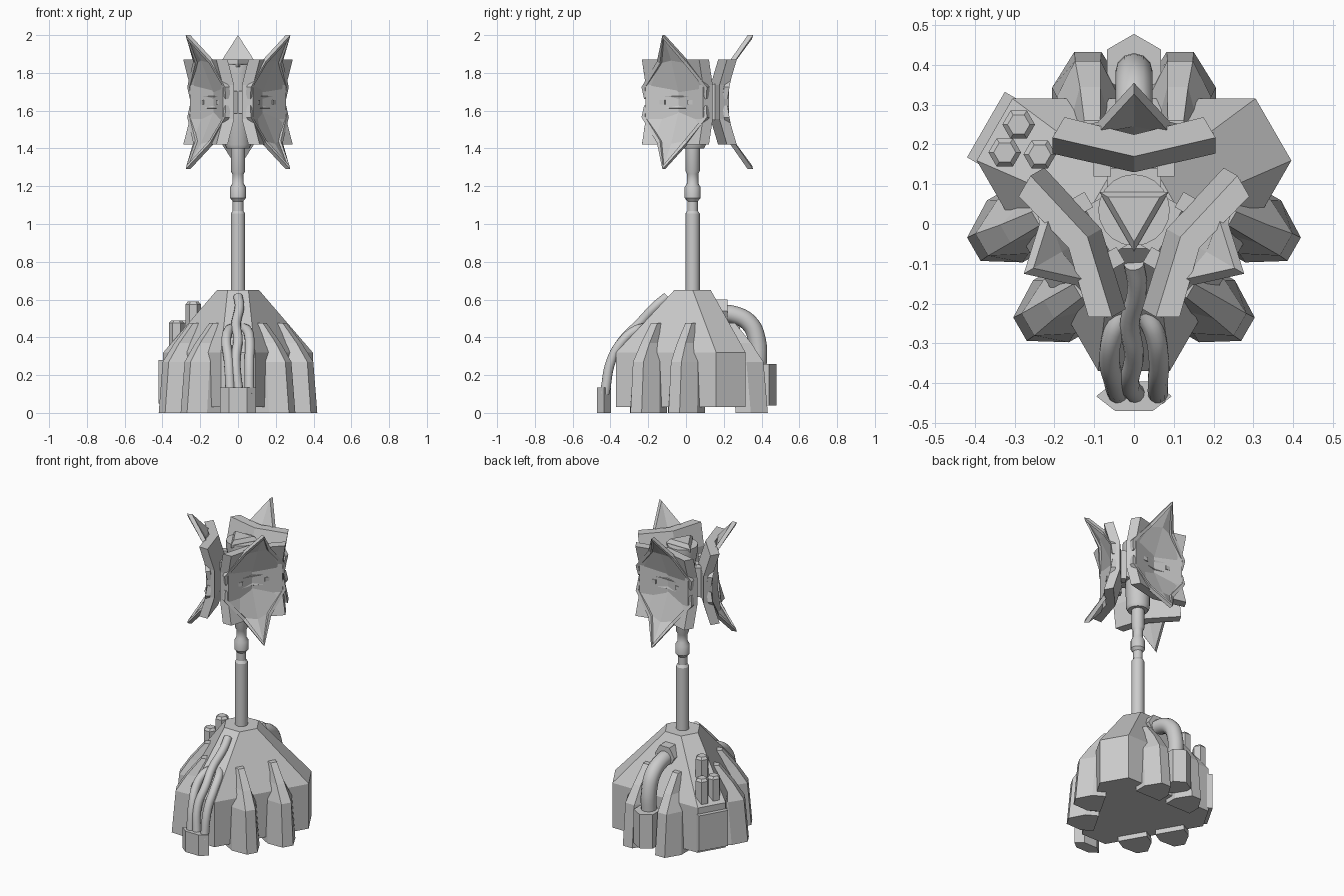
import bpy, bmesh, math
from mathutils import Vector

if "Cube" in bpy.data.objects:
    bpy.data.objects.remove(bpy.data.objects["Cube"])

CY = 0.035      # y of the central axis
HZ = 1.645      # height of the dish centre line

grey = bpy.data.materials.new("light_grey")
grey.diffuse_color = (0.6, 0.6, 0.6, 1)
grey.use_nodes = True
grey.node_tree.nodes["Principled BSDF"].inputs["Base Color"].default_value = grey.diffuse_color


def finish(name, bm, smooth=False):
    bmesh.ops.recalc_face_normals(bm, faces=bm.faces)
    me = bpy.data.meshes.new(name)
    bm.to_mesh(me)
    bm.free()
    me.materials.append(grey)
    ob = bpy.data.objects.new(name, me)
    bpy.context.collection.objects.link(ob)
    if smooth:
        bpy.ops.object.select_all(action='DESELECT')
        bpy.context.view_layer.objects.active = ob
        ob.select_set(True)
        bpy.ops.object.shade_smooth_by_angle(angle=math.radians(32))
    return ob


def loft(name, rings, smooth=False, xf=None):
    """Skin a list of closed rings and cap both ends."""
    bm = bmesh.new()
    vs = [[bm.verts.new(xf(*p) if xf else p) for p in ring] for ring in rings]
    n = len(vs[0])
    for a, b in zip(vs, vs[1:]):
        for i in range(n):
            bm.faces.new((a[i], a[(i + 1) % n], b[(i + 1) % n], b[i]))
    bm.faces.new(vs[0])
    bm.faces.new(vs[-1])
    return finish(name, bm, smooth)


def turned(name, profile, x, y, n, smooth=False, rot=0.0, sy=1):
    """Solid of revolution from (radius, z) pairs."""
    ang = [rot + math.tau * i / n for i in range(n)]
    return loft(name, [[(x + r * math.cos(a), y + sy * r * math.sin(a), z)
                        for a in ang] for r, z in profile], smooth)


def tube(name, pts, radius):
    """Smooth pipe through a few points."""
    cu = bpy.data.curves.new(name, 'CURVE')
    cu.dimensions = '3D'
    cu.bevel_depth, cu.bevel_resolution, cu.use_fill_caps = radius, 4, True
    cu.resolution_u = 6
    sp = cu.splines.new('BEZIER')
    sp.bezier_points.add(len(pts) - 1)
    for bp, p in zip(sp.bezier_points, pts):
        bp.co = p
        bp.handle_left_type = bp.handle_right_type = 'AUTO'
    tmp = bpy.data.objects.new(name, cu)
    bpy.context.collection.objects.link(tmp)
    me = bpy.data.meshes.new_from_object(tmp.evaluated_get(bpy.context.evaluated_depsgraph_get()))
    bpy.data.objects.remove(tmp)
    bm = bmesh.new()
    bm.from_mesh(me)
    bpy.data.meshes.remove(me)
    return finish(name, bm, True)


def sector(deg):
    """Map (u tangent, r outward, z) to the world for one facing direction."""
    a = math.radians(deg)
    n, t = Vector((math.cos(a), math.sin(a), 0)), Vector((-math.sin(a), math.cos(a), 0))
    return lambda u, r, z: Vector((0, CY, z)) + n * r + t * u


def box(name, xf, u0, u1, r0, r1, z0, z1):
    ring = lambda z: [(u0, r0, z), (u1, r0, z), (u1, r1, z), (u0, r1, z)]
    return loft(name, [ring(z0), ring(z1)], xf=xf)


# Base body: three-lobed hexagon narrowing to the pole
def lobed(dist, half, z):
    return [tuple(sector(d)(s * half, dist, z)) for d in (-90, 30, 150) for s in (-1, 1)]

loft("base_body", [lobed(.405, .09, .03), lobed(.405, .09, .32), lobed(.097, .055, .65)])

# Ribbed legs, two on each long side: outer radius, z, flat and full half-width, offset
RIB = [(.398, 0, .034, .09, .116), (.375, .27, .032, .078, .116),
       (.31, .37, .026, .05, .11), (.225, .475, .02, .03, .105)]
for deg in (-30, 90, 210):
    for s in (-1, 1):
        rings = []
        for r, z, w, w2, u in RIB:
            sec = [(-w2, r - .17), (w2, r - .17), (w2, r - .09), (w, r), (-w, r), (-w2, r - .09)]
            rings.append([(s * u + du, rr, z) for du, rr in sec])
        loft("rib_leg", rings, xf=sector(deg))

# Side equipment box with hexagonal canisters
box("equipment_box", sector(150), -.095, .095, .3, .43, .05, .28)
for x, y, top in ((-.29, .25, .49), (-.325, .18, .49), (-.237, .175, .59)):
    turned("canister", [(.041, .25), (.041, top - .015), (.028, top)], x, y, 6)

# Rear exhaust pipe, collar and hexagonal tank
loft("pipe_collar", [[(.07 * math.cos(a), y, .54 + .07 * math.sin(a))
                      for a in (math.tau * i / 6 for i in range(6))] for y in (.06, .22)])
tube("rear_pipe", [(0, .16, .525), (0, .25, .52), (0, .335, .475), (0, .375, .39), (0, .38, .22)], .047)
turned("rear_tank", [(.078, .04), (.078, .26)], 0, .4, 6, rot=math.pi / 6)

# Front cable box and three cables
turned("cable_box", [(.095, 0), (.095, .135)], 0, -.433, 6, sy=.45)
tube("middle_cable", [(0, -.1, .615), (.008, -.16, .565), (-.01, -.25, .47), (.0, -.33, .39),
                      (-.012, -.395, .28), (.005, -.43, .1)], .025)
for s in (-1, 1):
    tube("side_cable", [(s * .025, -.22, .45), (s * .05, -.27, .435), (s * .062, -.335, .38),
                        (s * .055 + .005, -.395, .28), (s * .05 + .01, -.43, .1)], .026)

# Pole with coupling
turned("pole", [(.038, .62), (.038, 1.055), (.028, 1.07), (.028, 1.12), (.042, 1.138),
                (.042, 1.195), (.03, 1.215), (.03, 1.265), (.038, 1.28), (.038, 1.45)],
       0, CY, 16, True)

# Hub with triangular cap
turned("hub", [(.06, 1.40), (.07, 1.42), (.075, 1.72), (.09, 1.80), (.09, 1.845)],
       0, CY, 20, True)
turned("hub_cap", [(.1, 1.83), (.1, 1.85), (.075, 1.872)], 0, CY - .005, 3, rot=-math.pi / 2)


# Dish backing: plate bent outward at top and bottom, V-shaped in plan
def back_plate(xf):
    rings = []
    for z in (-.225, -.09, .09, .225):
        r = .135 if abs(z) > .1 else .095
        inner = [(u, r + .23 * abs(u)) for u in (-.205, 0, .205)]
        outer = [(u, r + .055 + .25 * abs(u)) for u in (.175, 0, -.175)]
        rings.append([(u, q, HZ + z) for u, q in inner + outer])
    loft("dish_back_plate", rings, xf=xf)


# Dish half: concave below, flat spike above, raised rim and sunken panels
def dish_half(xf, s):
    bm = bmesh.new()
    side = lambda k: [(k * .09, .222, .215), (k * .2, .195, .08), (k * .19, .185, .018)]
    pts = [(0, .32, .355)] + side(1) + [(0, .148, .012)] + side(-1)[::-1]
    mids = [(0, .238, .215)]
    new = lambda ps, d: [bm.verts.new(xf(u, r - d, HZ + s * z)) for u, r, z in ps]
    quads = lambda v, m: [bm.faces.new(q) for q in (
        (v[0], v[1], m), (v[1], v[2], v[3], v[4], m),
        (v[0], m, v[7]), (m, v[4], v[5], v[6], v[7]))]
    f, b = new(pts, 0), new(pts, .028)
    fronts = quads(f, new(mids, 0)[0])
    quads(b, new(mids, .028)[0])
    for i in range(8):
        j = (i + 1) % 8
        bm.faces.new((f[i], f[j], b[j], b[i]))
    bmesh.ops.recalc_face_normals(bm, faces=bm.faces)
    bmesh.ops.inset_region(bm, faces=fronts, thickness=.02, depth=0)
    bmesh.ops.inset_region(bm, faces=fronts, thickness=.004, depth=-.012)
    finish("dish_panel", bm)


for deg in (-30, 90, 210):
    xf = sector(deg)
    back_plate(xf)
    for s in (-1, 1):
        dish_half(xf, s)
        # clamp blocks on the plate back and bolts between the dish halves
        box("dish_clamp", xf, s * .08 - .022, s * .08 + .022, .085, .15, HZ - .095, HZ + .095)
        box("dish_bolt", xf, s * .09 - .02, s * .09 + .02, .12, .175, HZ - .012, HZ + .012)
    box("dish_mount", xf, -.068, .068, .03, .105, HZ - .06, HZ + .06)
